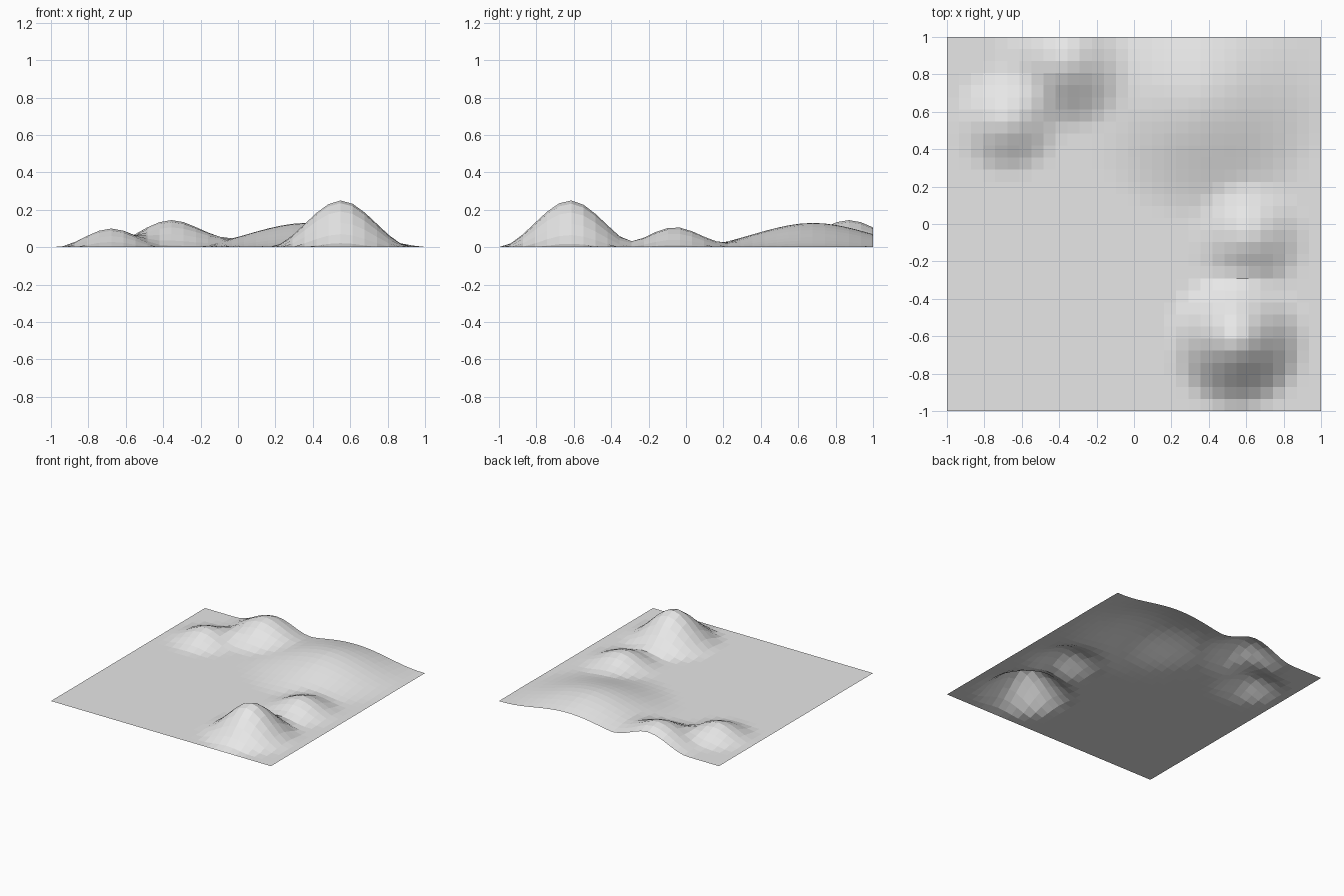
import bpy
import bmesh
from math import hypot

cube = bpy.data.objects.get("Cube")
if cube:
    bpy.data.objects.remove(cube, do_unlink=True)

CELLS = 31

# Each hill: centre x, centre y, height, radius
HILLS = [
    (0.55, -0.62, 0.25, 0.385),   # tall front hill
    (0.62, -0.06, 0.107, 0.32),   # low middle hill
    (0.37, 0.68, 0.13, 0.67),     # broad back hill
    (-0.355, 0.87, 0.145, 0.38),  # back edge hill
    (-0.677, 0.55, 0.10, 0.30),   # small left hill
]


def ground_height(x, y):
    """Sum of smooth bumps that ease out to flat ground."""
    total = 0.0
    for cx, cy, height, radius in HILLS:
        f = max(0.0, 1 - hypot(x - cx, y - cy) / radius)
        total += height * f * f * (3 - 2 * f)
    return total


# Plain grey ground colour
grey = bpy.data.materials.new("ground_grey")
grey.use_nodes = True
colour = (0.8, 0.8, 0.8, 1)
grey.diffuse_color = colour
grey.node_tree.nodes["Principled BSDF"].inputs["Base Color"].default_value = colour

# Open, flat-shaded terrain sheet
bm = bmesh.new()
bmesh.ops.create_grid(bm, x_segments=CELLS, y_segments=CELLS, size=1)
for v in bm.verts:
    v.co.z = ground_height(v.co.x, v.co.y)
mesh = bpy.data.meshes.new("terrain")
bm.to_mesh(mesh)
bm.free()
mesh.materials.append(grey)
terrain = bpy.data.objects.new("terrain", mesh)
bpy.context.collection.objects.link(terrain)
